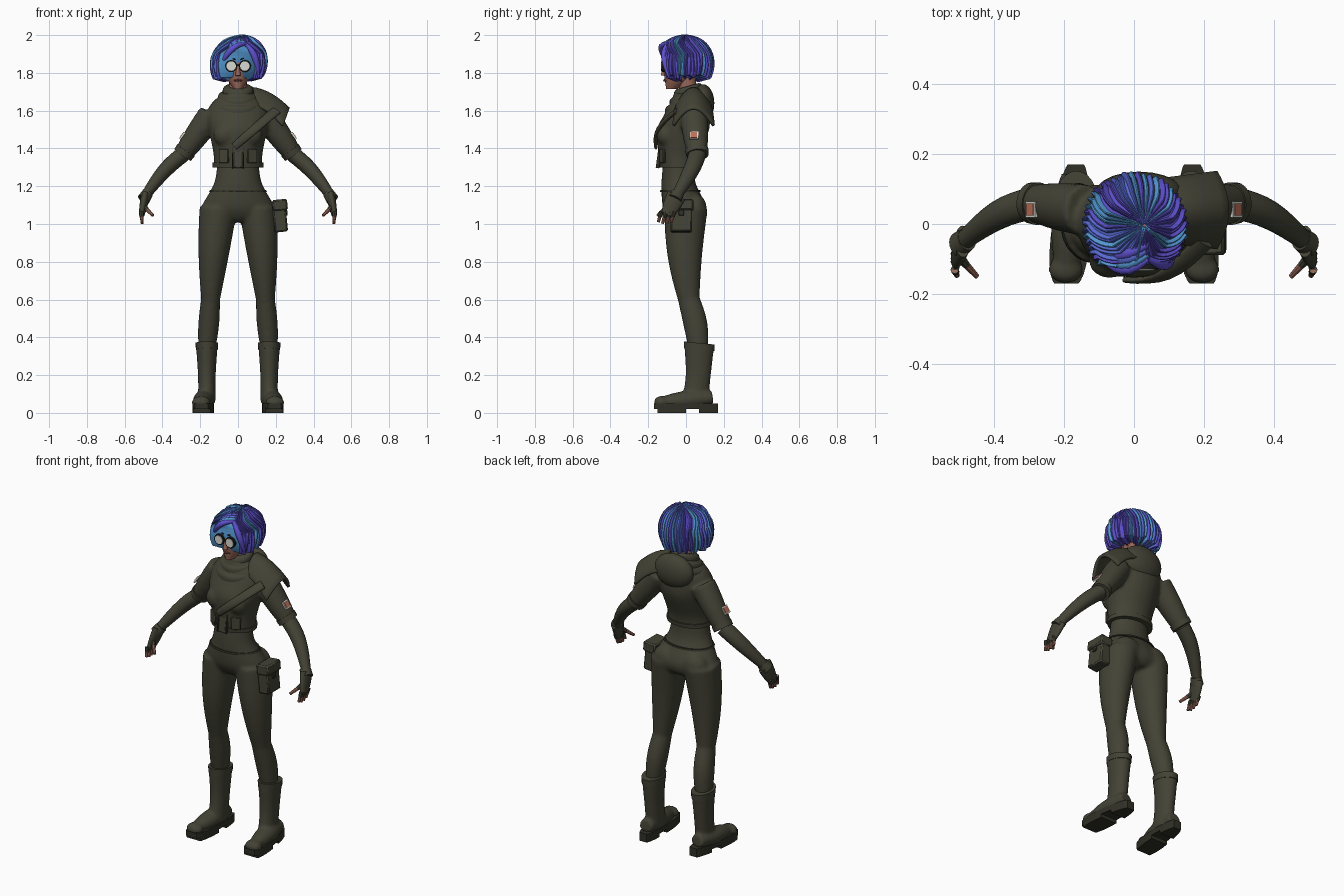
import bpy, bmesh, math, random
from math import sin, cos, pi
from mathutils import Vector, Matrix

random.seed(4)
if "Cube" in bpy.data.objects:
    bpy.data.objects.remove(bpy.data.objects["Cube"])


def material(name, *rgb):
    mat = bpy.data.materials.new(name)
    mat.use_nodes = True
    mat.diffuse_color = (*rgb, 1)
    mat.node_tree.nodes["Principled BSDF"].inputs["Base Color"].default_value = (*rgb, 1)
    return mat


olive = material("olive cloth", .055, .055, .036)
dark = material("dark olive trim", .03, .03, .02)
violet = material("violet hair", .11, .08, .6)
blue = material("blue hair", .1, .15, .66)
cyan = material("cyan hair", .09, .32, .66)
skin = material("skin", .32, .14, .1)
lip = material("lip", .2, .06, .05)
white = material("off white", .7, .7, .65)
black = material("black frame", .01, .01, .01)
coral = material("coral patch", .5, .16, .1)


def part(name, mats, build, both=False, voxel=0, solid=0, bevel=0):
    """Make one object; build(bm, side) is called for each wanted side."""
    bm = bmesh.new()
    for side in ((1, -1) if both else (1,)):
        build(bm, side)
    bmesh.ops.recalc_face_normals(bm, faces=bm.faces)
    mesh = bpy.data.meshes.new(name)
    bm.to_mesh(mesh)
    bm.free()
    ob = bpy.data.objects.new(name, mesh)
    bpy.context.collection.objects.link(ob)
    for mat in mats:
        mesh.materials.append(mat)
    bpy.ops.object.select_all(action='DESELECT')
    bpy.context.view_layer.objects.active = ob
    ob.select_set(True)
    bpy.ops.object.shade_smooth_by_angle(angle=math.radians(40))
    if solid:
        ob.modifiers.new("thickness", 'SOLIDIFY').thickness = solid
    if bevel:
        ob.modifiers.new("bevel", 'BEVEL').width = bevel
    if voxel:
        fuse = ob.modifiers.new("fuse", 'REMESH')
        fuse.mode, fuse.voxel_size, fuse.use_smooth_shade = 'VOXEL', voxel, True
        soften = ob.modifiers.new("soften", 'SMOOTH')
        soften.factor, soften.iterations = .5, 5


def spline(rows, steps=4):
    """Catmull-Rom interpolation of whole rows of numbers."""
    out = []
    last = len(rows) - 1
    for i in range(last):
        a, b, c, d = (rows[min(max(i + k, 0), last)] for k in (-1, 0, 1, 2))
        for j in range(steps):
            t = j / steps
            out.append([q + t / 2 * (r - p + t * (2 * p - 5 * q + 4 * r - s + t * (3 * (q - r) + s - p)))
                        for p, q, r, s in zip(a, b, c, d)])
    return out + [list(rows[-1])]


def loft(bm, rings, side=1, upright=False, tilt=0, sides=24):
    """Skin rings given as centre and two radii, closed at both ends."""
    points = [Vector((side * p.x, p.y, p.z)) for p, rx, ry in rings]
    whole = (points[-1] - points[0]).normalized()
    guide = Vector((1, 0, 0)) if abs(whole.x) < .8 else Vector((0, 0, 1))
    loops = []
    for i, (centre, rx, ry) in enumerate(rings):
        along = (points[min(i + 1, len(points) - 1)] - points[max(i - 1, 0)]).normalized()
        if upright:
            along = Vector((0, 0, 1))
        across = (guide - along * guide.dot(along)).normalized()
        other = along.cross(across)
        loop = []
        for k in range(sides):
            turn = 2 * pi * k / sides
            co = points[i] + across * rx * cos(turn) + other * ry * sin(turn)
            co.z += tilt * (co.y - points[i].y)
            loop.append(bm.verts.new(co))
        loops.append(loop)
    for low, high in zip(loops, loops[1:]):
        for k in range(sides):
            bm.faces.new((low[k], low[k - 1], high[k - 1], high[k]))
    bm.faces.new(loops[0])
    bm.faces.new(loops[-1])


def stack(bm, rows, side=1, x=0, tilt=0):
    """Level ellipses, each given as height, y, half width and half depth."""
    loft(bm, [(Vector((x, y, z)), rx, ry) for z, y, rx, ry in spline(rows)], side, True, tilt)


def limb(bm, start, end, first, last, side=1, bulge=0, flat=1, bow=(0, 0, 0), sides=20):
    """Tapered, optionally bowed and bulging tube between two points."""
    rings = []
    for i in range(9):
        t = i / 8
        radius = first + (last - first) * t + bulge * sin(pi * t)
        rings.append((Vector(start).lerp(Vector(end), t) + Vector(bow) * sin(pi * t), radius, radius * flat))
    loft(bm, rings, side, sides=sides)


def place(x, y, z, size, side=1, turn=0, axis='Y'):
    return Matrix.Translation((side * x, y, z)) @ Matrix.Rotation(side * turn, 4, axis) @ Matrix.Diagonal((*size, 1))


def blob(bm, *where):
    bmesh.ops.create_uvsphere(bm, u_segments=20, v_segments=12, radius=1, matrix=place(*where))


def box(bm, *where):
    bmesh.ops.create_cube(bm, size=1, matrix=place(*where))


hip, knee, ankle = Vector((.105, 0, 1.08)), Vector((.145, .015, .6)), Vector((.165, .065, .34))
shoulder, elbow, wrist = Vector((.14, .04, 1.58)), Vector((.29, .06, 1.37)), Vector((.49, -.05, 1.15))


# trousers: pelvis, seat and legs fused
def trousers(bm, side):
    if side > 0:
        stack(bm, [(1.34, -.04, .11, .08), (1.22, -.04, .125, .09), (1.1, -.01, .19, .115),
                   (1.04, 0, .2, .1), (1.01, 0, .13, .07)])
    limb(bm, hip, knee, .1, .05, side, .006, 1.15, (.004, -.014, 0))
    limb(bm, knee, ankle, .05, .045, side, .008, 1.15, (0, .01, 0))
    blob(bm, .09, .05, 1.08, (.085, .06, .08), side)


part("trousers", [olive], trousers, True, voxel=.01)
part("waist_seam", [dark], lambda bm, s: stack(bm, [(1.18, -.03, .148, .106), (1.17, -.03, .154, .108)]))


# jacket: body, chest and short sleeves fused
def jacket(bm, side):
    if side > 0:
        stack(bm, [(1.3, -.035, .13, .1), (1.37, -.035, .13, .11), (1.5, -.015, .155, .138),
                   (1.58, .005, .165, .12), (1.64, .015, .14, .1), (1.7, .01, .07, .07)])
    limb(bm, shoulder, elbow, .07, .05, side, .005, 1.05)
    blob(bm, .07, -.105, 1.47, (.06, .05, .06), side)


part("jacket", [olive], jacket, True, voxel=.01)
part("sleeve_cuffs", [olive], lambda bm, s: limb(
    bm, shoulder.lerp(elbow, .9), shoulder.lerp(elbow, 1.02), .056, .054, s, flat=1.1), True)
part("jacket_hem", [olive], lambda bm, s: stack(bm, [(1.3, -.035, .134, .104), (1.325, -.035, .134, .108)]))

# jacket front details
part("placket", [olive], lambda bm, s: box(
    bm, 0, -.138, 1.375, (.05, .016, .16), 1, -.13, 'X'), bevel=.004)
part("placket_seams", [dark], lambda bm, s: box(
    bm, .028, -.142, 1.375, (.005, .016, .16), s, -.13 * s, 'X'), True)
part("jacket_pockets", [olive], lambda bm, s: box(
    bm, .075, -.125, 1.36, (.055, .014, .075), s, .42, 'Z'), True, bevel=.004)
part("chest_strap", [olive], lambda bm, s: limb(
    bm, (.2, -.05, 1.6), (-.02, -.16, 1.41), .03, .02, flat=.45, bow=(0, -.04, 0)))


# layered cowl around the neck, with the folded hood behind
def cowl(bm, side):
    for i in range(3):
        radius, base = .13 - .025 * i, 1.6 + .035 * i
        depth = radius * .92
        stack(bm, [(base, .01, radius, depth), (base + .045, .01, radius, depth),
                   (base + .06, .01, radius * .8, depth * .8)], tilt=.28)


part("cowl", [olive], cowl)
part("folded_hood", [olive], lambda bm, s: blob(bm, .015, .09, 1.64, (.125, .06, .1)))


def quads(bm, grid, paint=lambda column, row: 0):
    for c in range(len(grid) - 1):
        for r in range(len(grid[c]) - 1):
            face = bm.faces.new((grid[c][r], grid[c + 1][r], grid[c + 1][r + 1], grid[c][r + 1]))
            face.material_index = paint(c, r)


# arched cape over the left shoulder
def cape(bm, side):
    grid = []
    for i in range(9):
        u = i / 8
        grid.append([])
        for j in range(-6, 7):
            v = j / 6
            grid[-1].append(bm.verts.new((.085 + .19 * u - .035 * u * v * v, .04 + v * (.095 + .02 * u),
                                          1.725 - .11 * u + .02 * sin(pi * u) - .095 * v * v)))
    quads(bm, grid)


part("shoulder_cape", [olive], cape, solid=.018, bevel=.004)


# forearms, gloves and fingers
def glove(bm, side):
    limb(bm, elbow.lerp(wrist, .94), wrist + Vector((.01, -.01, -.02)), .03, .034, side, flat=1.15)
    limb(bm, wrist, wrist + Vector((.02, -.05, -.1)), .023, .015, side, .002, 2.2)


def fingers(bm, side, reach, radius):
    for i in range(4):
        root = wrist + Vector((.023, -.012 - .023 * i, -.085))
        tip = root + Vector((-.006, -.016, -.066 + .008 * abs(i - 1.6)))
        limb(bm, root, root.lerp(tip, reach), radius, radius * .8, side, sides=8)
    root = wrist + Vector((.01, -.045, -.055))
    limb(bm, root, root + Vector((-.05, -.055, -.05)) * reach, radius * 1.3, radius * .8, side, sides=8)


part("forearms", [olive], lambda bm, s: limb(
    bm, elbow, wrist, .042, .025, s, .005, 1.1, (0, .02, .02)), True)
part("gloves", [olive], glove, True)
part("fingers", [skin], lambda bm, s: fingers(bm, s, 1, .01), True)
part("glove_fingers", [olive], lambda bm, s: fingers(bm, s, .5, .0125), True)

# arm patches
patch = shoulder.lerp(elbow, .7)
outward = Vector((.81, 0, .58))
for name, mat, size, lift in (("patch_borders", white, .046, .06), ("patch_fields", coral, .034, .063)):
    part(name, [mat], lambda bm, s: box(
        bm, *(patch + outward * lift - Vector((0, .012, 0))), (.009, size, size), s, -.62), True)


# boots
def boot(bm, side):
    stack(bm, [(.05, .045, .046, .07), (.2, .065, .047, .067), (.36, .07, .058, .08)], side, ankle.x)
    limb(bm, (.17, .14, .08), (.195, -.14, .055), .04, .03, side, .02, .9)
    blob(bm, .195, -.13, .055, (.05, .04, .035), side)


def sole(bm, side):
    for low, high, front, back in ((.02, .05, -.17, .17), (0, .03, -.15, 0), (0, .03, .07, .17)):
        ring = []
        for k in range(28):
            turn = 2 * pi * k / 28
            y = max(min(.18 * sin(turn), back), front)
            half = math.sqrt(max(0, 1 - (y / .18) ** 2)) ** .55 * (.054 - .06 * y)
            ring.append(bm.verts.new((side * (.18 - .08 * y + math.copysign(half, cos(turn))), y, low)))
        top = bmesh.ops.extrude_face_region(bm, geom=[bm.faces.new(ring)])["geom"]
        bmesh.ops.translate(bm, vec=(0, 0, high - low), verts=[v for v in top if isinstance(v, bmesh.types.BMVert)])
    bmesh.ops.remove_doubles(bm, verts=bm.verts, dist=.0005)


part("boots", [olive], boot, True, voxel=.009)
part("boot_top_bands", [olive], lambda bm, s: stack(
    bm, [(.335, .07, .058, .08), (.37, .07, .06, .082)], s, ankle.x, -.1), True)
part("boot_soles", [dark], sole, True)


# hip pouch with flap and clasp
def pouch(bm, side):
    box(bm, .222, -.025, 1.04, (.07, .115, .165), 1, -.1)
    box(bm, .222, -.025, 1.1, (.08, .127, .06), 1, -.1)


part("hip_pouch", [olive], pouch, bevel=.008)
part("pouch_clasp", [dark], lambda bm, s: box(bm, .256, -.025, 1.06, (.012, .03, .03), 1, -.1), bevel=.003)

# head and face
part("head", [skin], lambda bm, s: stack(bm, [
    (1.715, -.075, .022, .03), (1.77, -.04, .057, .073), (1.84, -.03, .07, .09), (1.93, -.02, .065, .08)]))
part("neck", [skin], lambda bm, s: limb(bm, (0, .02, 1.64), (0, 0, 1.8), .048, .046))
part("nose", [skin], lambda bm, s: limb(bm, (0, -.112, 1.85), (0, -.12, 1.785), .007, .014, sides=10))
part("lips", [lip], lambda bm, s: limb(
    bm, (-.022, -.104, 1.76), (.022, -.104, 1.76), .003, .003, bulge=.004, bow=(0, -.01, 0), sides=8))
part("eyebrows", [black], lambda bm, s: limb(
    bm, (.014, -.117, 1.87), (.056, -.092, 1.87), .004, .003, s, bow=(0, -.005, .006), sides=6), True)

# round spectacles
part("spectacle_rims", [black], lambda bm, s: limb(bm, (.036, -.13, 1.836), (.036, -.115, 1.836), .032, .032, s), True)
part("lenses", [white], lambda bm, s: limb(bm, (.036, -.133, 1.836), (.036, -.126, 1.836), .025, .025, s), True)
part("spectacle_arms", [black], lambda bm, s: limb(bm, (.066, -.12, 1.84), (.078, -.02, 1.84), .004, .004, s), True)
part("spectacle_bridge", [black], lambda bm, s: limb(bm, (-.01, -.127, 1.84), (.01, -.127, 1.84), .004, .004))


# bobbed hair: ridged locks falling from a side parting and opening around the face
def hair(bm, side):
    grid, locks, rows = [], 40, 20
    for lock in range(locks):
        drop, ridge, wave = random.uniform(-.02, .01), random.uniform(.007, .015), random.uniform(-.06, .06)
        for f in range(6):
            turn = (lock + f / 5) / locks * 2 * pi
            if turn >= pi:
                turn -= 2 * pi
            lift = ridge * sin(pi * f / 5)
            grid.append([])
            for i in range(rows + 1):
                t = i / rows
                fall = .03 + 2.15 * t
                spread = min(max((t - .3) / .25, 0), 1) * .68 * (1 - abs(turn) / pi)
                angle = turn + math.copysign(spread, turn) + wave * sin(5 * t) * (abs(turn) > .2)
                radius = .143 * sin(fall) + lift * min(1, 4 * t)
                if i == rows:
                    radius *= .6
                height = 1.85 + .14 * cos(fall) + lift * (1 - t) + drop * max(0, 2 * t - 1)
                grid[-1].append(bm.verts.new((radius * sin(angle) + .03 * (1 - t) ** 2,
                                              -.004 - radius * cos(angle), height)))
    tones = random.choices(range(3), (5, 3, 2), k=locks)
    quads(bm, grid, lambda column, row: tones[column // 6])


part("hair", [violet, blue, cyan], hair, solid=.006)

# swept fringe
crown = Vector((.04, -.1, 1.955))
for i, mat in enumerate((violet, cyan, blue, violet)):
    back = Vector((0, 1, .5)) * .014 * i
    part("fringe_lock", [mat], lambda bm, s: limb(
        bm, crown + back, (-.1, -.09, 1.83), .008, .005, bulge=.01, bow=Vector((0, -.035, .035)) + back / 2, sides=10))
part("left_fringe_lock", [violet], lambda bm, s: limb(
    bm, crown, (.11, -.09, 1.77), .008, .004, bulge=.011, bow=(.015, -.02, .02), sides=10))
